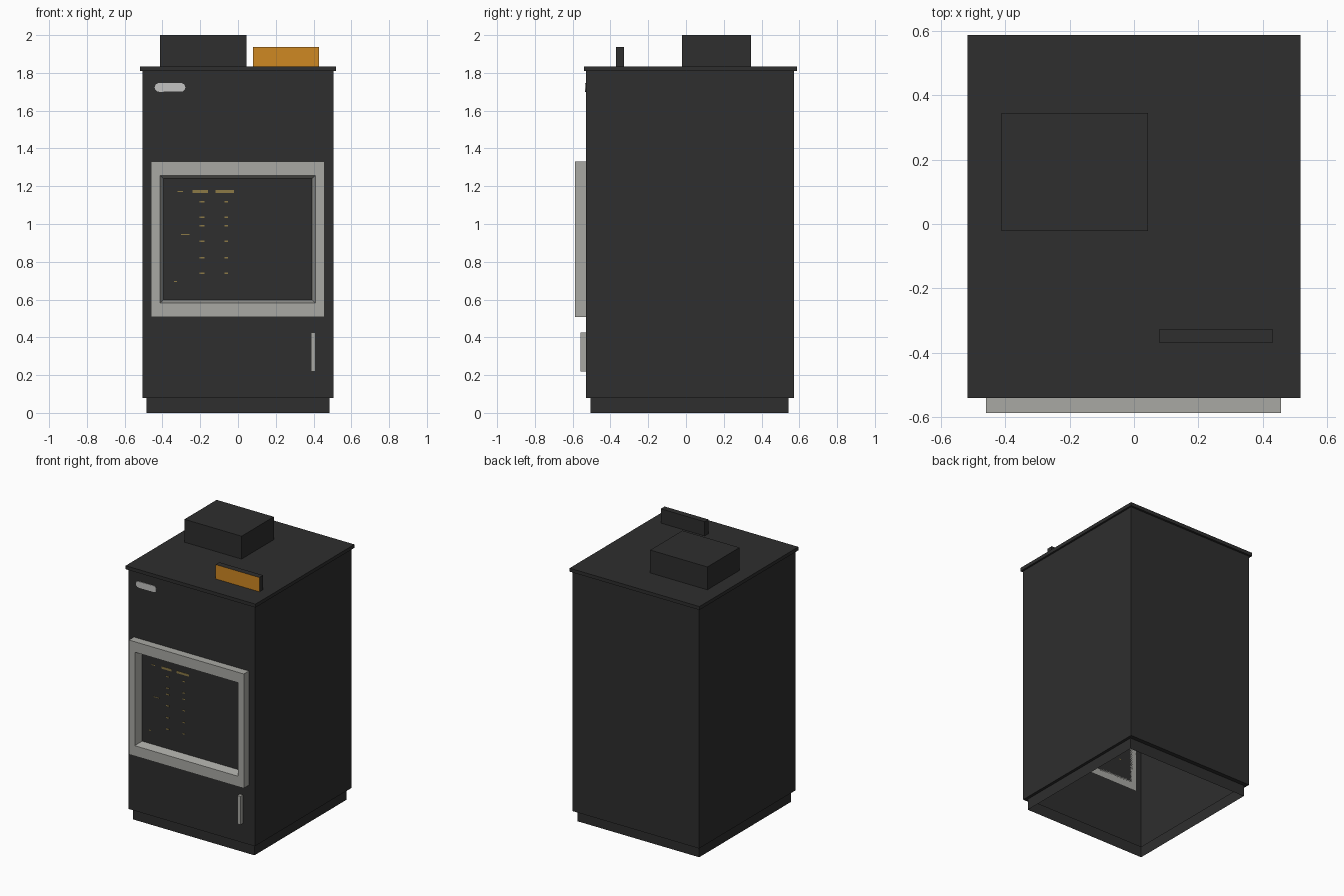
import bpy, bmesh, math

if "Cube" in bpy.data.objects:
    bpy.data.objects.remove(bpy.data.objects["Cube"])


def srgb(r, g, b):
    return tuple(((c / 255 + 0.055) / 1.055) ** 2.4 for c in (r, g, b)) + (1.0,)


def material(name, rgb):
    m = bpy.data.materials.new(name)
    m.diffuse_color = srgb(*rgb)
    m.use_nodes = True
    m.node_tree.nodes["Principled BSDF"].inputs["Base Color"].default_value = m.diffuse_color
    return m


CHARCOAL = material("charcoal", (46, 46, 46))
GREY = material("warm grey", (169, 169, 164))
SILVER = material("silver", (196, 196, 194))
ORANGE = material("orange", (207, 136, 34))
TAN = material("dull gold", (140, 122, 70))


def finish(name, bm, *mats):
    bmesh.ops.recalc_face_normals(bm, faces=bm.faces[:])
    me = bpy.data.meshes.new(name)
    bm.to_mesh(me)
    bm.free()
    for m in mats:
        me.materials.append(m)
    ob = bpy.data.objects.new(name, me)
    bpy.context.collection.objects.link(ob)
    return ob


def add_box(bm, x0, x1, y0, y1, z0, z1):
    vs = bmesh.ops.create_cube(bm, size=1)["verts"]
    for v in vs:
        v.co.x = x1 if v.co.x > 0 else x0
        v.co.y = y1 if v.co.y > 0 else y0
        v.co.z = z1 if v.co.z > 0 else z0


def box(name, dims, *mats):
    bm = bmesh.new()
    add_box(bm, *dims)
    return finish(name, bm, *mats)


def bridge(bm, a, b):
    n = len(a)
    for i in range(n):
        bm.faces.new((a[i], a[(i + 1) % n], b[(i + 1) % n], b[i]))


# Cabinet: open-bottomed shell of plinth, body and overhanging lid
sections = [  # half width, front y, back y, z
    (0.485, -0.505, 0.542, 0.0), (0.485, -0.505, 0.542, 0.08),
    (0.505, -0.53, 0.572, 0.08), (0.505, -0.53, 0.572, 1.81),
    (0.518, -0.541, 0.587, 1.81), (0.518, -0.541, 0.587, 1.835)]
bm = bmesh.new()
loops = [[bm.verts.new(p) for p in ((-w, f, z), (w, f, z), (w, b, z), (-w, b, z))]
         for w, f, b, z in sections]
for lo, hi in zip(loops, loops[1:]):
    bridge(bm, lo, hi)
bm.faces.new(loops[-1])
finish("cabinet", bm, CHARCOAL)

# Boxes on the lid; the sign has an orange front face
box("top_box", (-0.412, 0.044, -0.022, 0.345, 1.835, 2.0), CHARCOAL)
sign = box("top_sign", (0.08, 0.43, -0.37, -0.327, 1.835, 1.938), CHARCOAL, ORANGE)
for p in sign.data.polygons:
    p.material_index = int(p.normal.y < -0.5)

# Picture frame with a tapered opening
FRONT = -0.53
rings = [  # x0, x1, z0, z1, y
    (-0.46, 0.457, 0.507, 1.332, FRONT), (-0.46, 0.457, 0.507, 1.332, -0.587),
    (-0.413, 0.41, 0.582, 1.257, -0.587), (-0.395, 0.393, 0.598, 1.241, FRONT)]
bm = bmesh.new()
loops = [[bm.verts.new(p) for p in ((x0, y, z0), (x1, y, z0), (x1, y, z1), (x0, y, z1))]
         for x0, x1, z0, z1, y in rings]
for i in range(4):
    bridge(bm, loops[i], loops[(i + 1) % 4])
finish("window_frame", bm, GREY)

# Door handle
box("door_handle", (0.386, 0.41, -0.558, FRONT, 0.22, 0.425), GREY)

# Plain oval badge plate
bm = bmesh.new()
ring = []
for i in range(24):
    a = 2 * math.pi * i / 24
    side = 0.058 if math.cos(a) > 0 else -0.058
    ring.append(bm.verts.new((-0.36 + side + 0.023 * math.cos(a), FRONT - 0.004,
                              1.723 + 0.023 * math.sin(a))))
face = bm.faces.new(ring)
ext = bmesh.ops.extrude_face_region(bm, geom=[face])["geom"]
for v in ext:
    if isinstance(v, bmesh.types.BMVert):
        v.co.y = FRONT
finish("badge_plate", bm, SILVER)

# Small plain marks on the panel
bm = bmesh.new()
marks = [(-0.20, 0.08, 1.172, 0.016), (-0.07, 0.10, 1.172, 0.016),
         (-0.305, 0.03, 1.172, 0.006), (-0.28, 0.045, 0.945, 0.005),
         (-0.33, 0.015, 0.695, 0.006)]
for z in (1.118, 1.035, 0.99, 0.908, 0.822, 0.74):
    marks += [(-0.19, 0.025, z, 0.008), (-0.062, 0.02, z, 0.007)]
for x, w, z, h in marks:
    add_box(bm, x - w / 2, x + w / 2, FRONT - 0.002, FRONT, z - h / 2, z + h / 2)
finish("panel_marks", bm, TAN)
